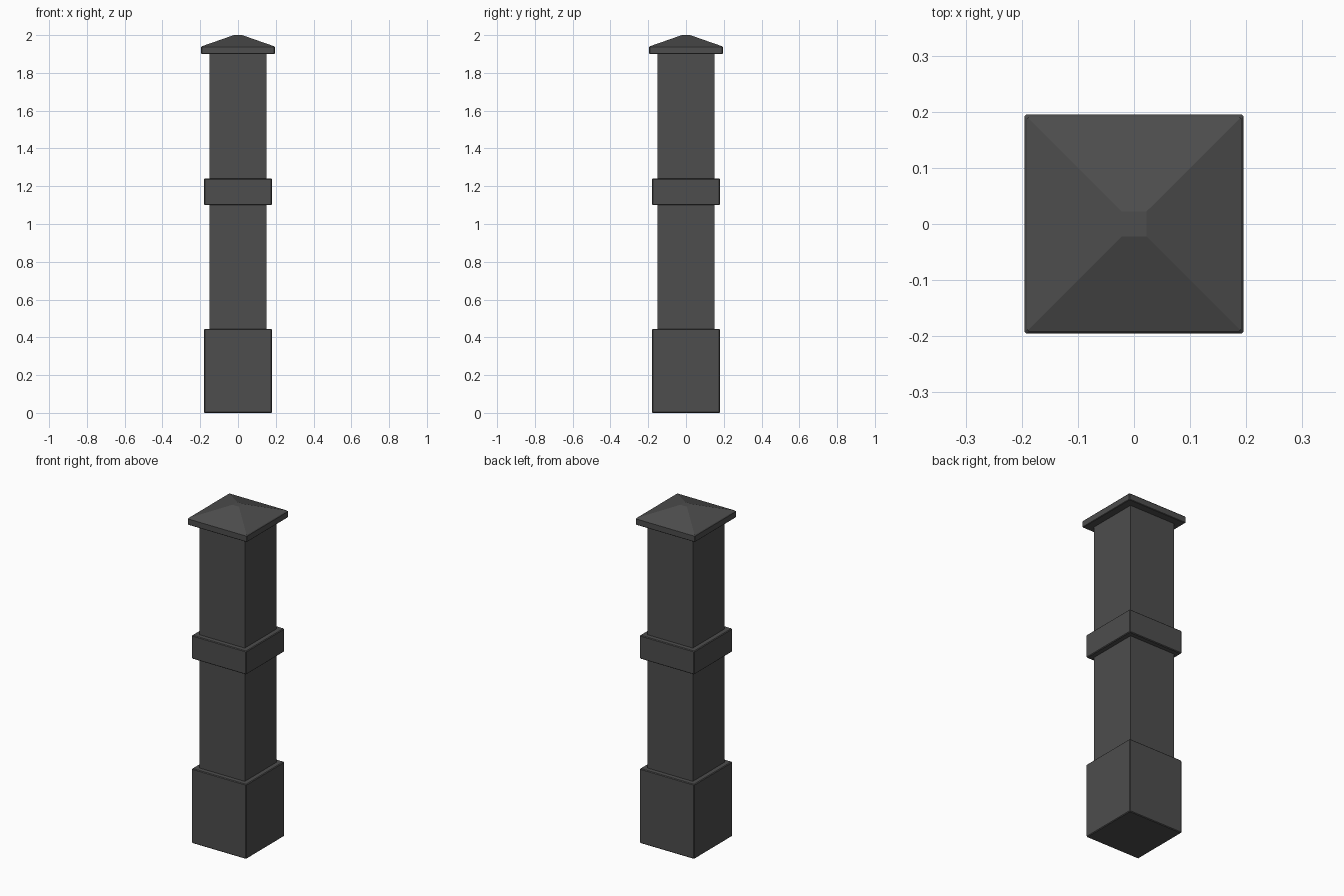
import bpy
import bmesh

if "Cube" in bpy.data.objects:
    bpy.data.objects.remove(bpy.data.objects["Cube"])

metal = bpy.data.materials.new("dark grey")
metal.diffuse_color = (0.075, 0.075, 0.075, 1)
metal.use_nodes = True
metal.node_tree.nodes["Principled BSDF"].inputs["Base Color"].default_value = metal.diffuse_color


def square_stack(name, sections, bevel=0.0):
    """Square solid lofted through (half width, height) sections."""
    bm = bmesh.new()
    rings = [[bm.verts.new((sx * h, sy * h, z))
              for sx, sy in ((-1, -1), (1, -1), (1, 1), (-1, 1))]
             for h, z in sections]
    bm.faces.new(rings[0][::-1])
    bm.faces.new(rings[-1])
    for low, high in zip(rings, rings[1:]):
        for i in range(4):
            j = (i + 1) % 4
            bm.faces.new((low[i], low[j], high[j], high[i]))
    mesh = bpy.data.meshes.new(name)
    bm.to_mesh(mesh)
    bm.free()
    mesh.materials.append(metal)
    obj = bpy.data.objects.new(name, mesh)
    bpy.context.collection.objects.link(obj)
    if bevel:
        mod = obj.modifiers.new("edge bevel", 'BEVEL')
        mod.width = bevel
        mod.segments = 1
        mod.limit_method = 'ANGLE'
        mod.angle_limit = 0.9
    return obj


# Plinth, shaft and collar
square_stack("base_block", [(0.18, 0.0), (0.18, 0.445)], 0.004)
square_stack("post_shaft", [(0.15, 0.42), (0.15, 1.91)])
square_stack("middle_collar", [(0.18, 1.10), (0.18, 1.24)], 0.004)

# Overhanging cap with a flat-topped pyramid
square_stack("pyramid_cap", [(0.195, 1.90), (0.195, 1.936), (0.191, 1.941),
                             (0.022, 2.0)], 0.003)
